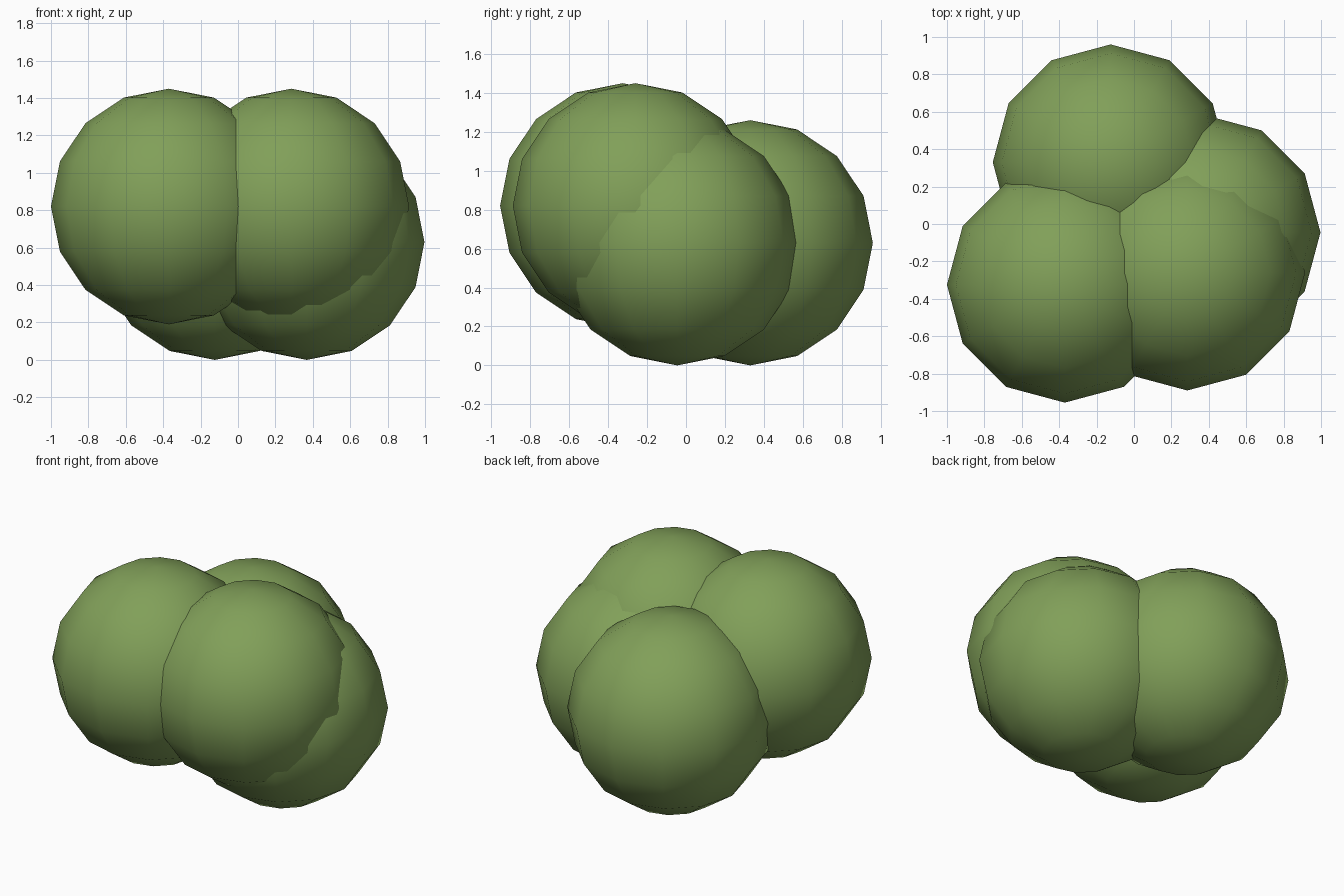
import bpy

cube = bpy.data.objects.get("Cube")
if cube:
    bpy.data.objects.remove(cube, do_unlink=True)

# Leaf colour
leaf = bpy.data.materials.new("leaf green")
leaf.use_nodes = True
leaf.diffuse_color = (0.22, 0.35, 0.10, 1)
leaf.node_tree.nodes["Principled BSDF"].inputs["Base Color"].default_value = leaf.diffuse_color

RADIUS = 0.63


def leaf_clump(name, centre):
    """Smooth, low-poly ball of foliage."""
    bpy.ops.mesh.primitive_uv_sphere_add(
        segments=12, ring_count=8, radius=RADIUS, location=centre)
    clump = bpy.context.object
    clump.name = name
    clump.data.materials.append(leaf)
    bpy.ops.object.shade_smooth()


# Two raised clumps at the front, two resting on the ground behind
leaf_clump("front_right_clump", (-0.37, -0.325, 0.82))
leaf_clump("front_left_clump", (0.285, -0.26, 0.82))
leaf_clump("left_clump", (0.367, -0.045, RADIUS))
leaf_clump("back_clump", (-0.125, 0.33, RADIUS))
